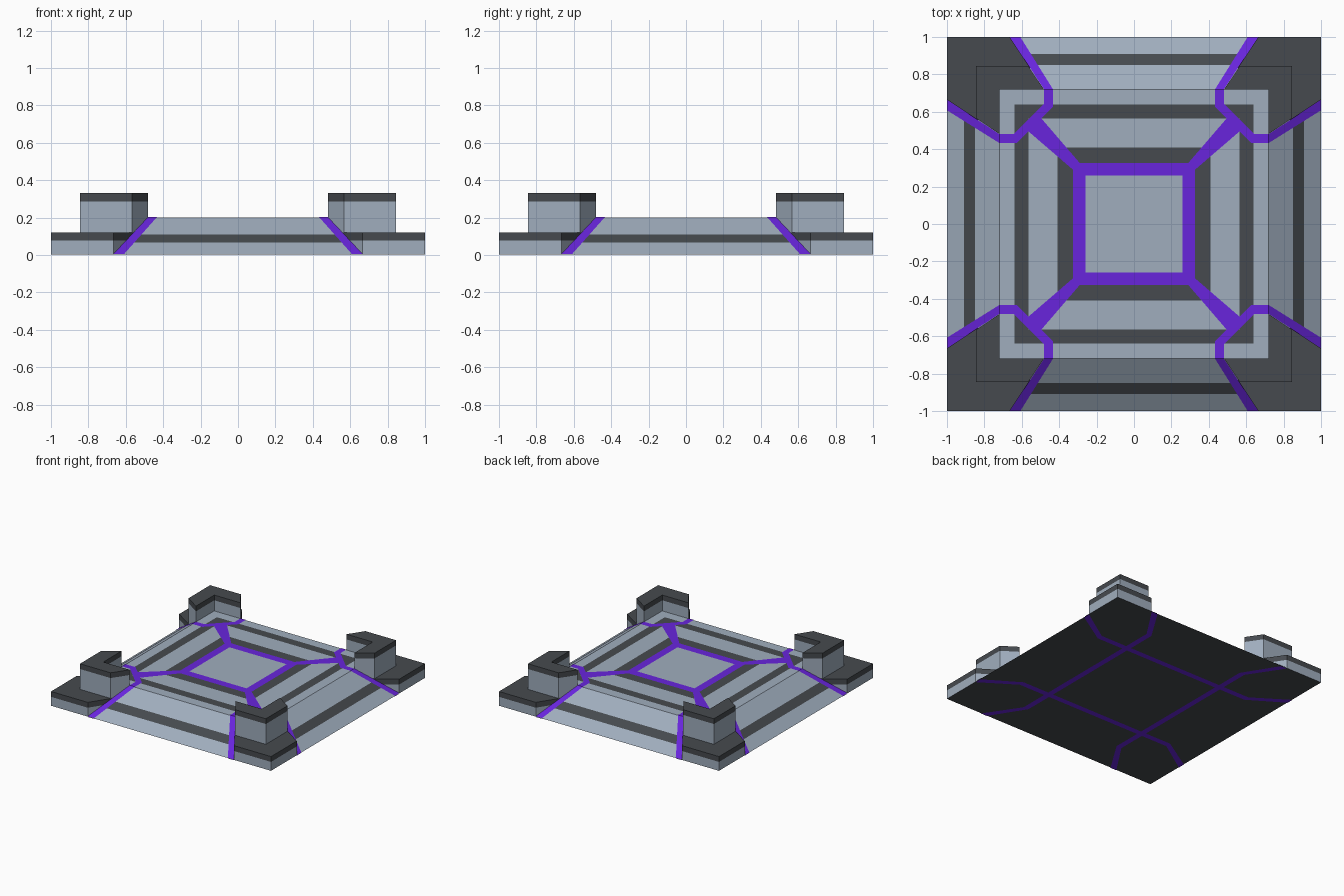
import bpy, bmesh
from mathutils import Matrix
from math import pi

if "Cube" in bpy.data.objects:
    bpy.data.objects.remove(bpy.data.objects["Cube"])


def material(name, rgb):
    m = bpy.data.materials.new(name)
    m.diffuse_color = (*rgb, 1)
    m.use_nodes = True
    m.node_tree.nodes["Principled BSDF"].inputs["Base Color"].default_value = m.diffuse_color
    return m


MATS = [material("light_stone", (0.35, 0.42, 0.51)),
        material("dark_stone", (0.061, 0.068, 0.077)),
        material("purple_inlay", (0.14, 0.018, 0.72))]
LIGHT, DARK, PURPLE = 0, 1, 2
LIFT = 0.003          # inlay thickness above the stone
TOP, EDGE = 0.20, 0.72  # plateau height and half width


def finish(name, bm, quarter_turns=False, outward=True):
    if outward:
        bmesh.ops.recalc_face_normals(bm, faces=bm.faces[:])
    if quarter_turns:
        original = bm.faces[:] + bm.edges[:] + bm.verts[:]
        for i in (1, 2, 3):
            copy = bmesh.ops.duplicate(bm, geom=original)["geom"]
            bmesh.ops.rotate(bm, matrix=Matrix.Rotation(i * pi / 2, 3, 'Z'),
                             verts=[g for g in copy if isinstance(g, bmesh.types.BMVert)])
    me = bpy.data.meshes.new(name)
    for m in MATS:
        me.materials.append(m)
    bm.to_mesh(me)
    bm.free()
    ob = bpy.data.objects.new(name, me)
    bpy.context.collection.objects.link(ob)
    return ob


def add_face(bm, verts, mat):
    f = bm.faces.new(verts)
    f.material_index = mat
    return f


def height(x, y):
    r = max(abs(x), abs(y))
    return LIFT + (TOP - LIFT) * min(1, (1 - r) / (1 - EDGE))


def tier(bm, plan, levels):
    """Upright block: dark cap, dark upper band, light wall."""
    rings = [[bm.verts.new((x, y, z)) for x, y in plan] for z in levels]
    n = len(plan)
    for k in (0, 1):
        for i in range(n):
            j = (i + 1) % n
            add_face(bm, (rings[k][i], rings[k][j], rings[k + 1][j], rings[k + 1][i]),
                     DARK if k else LIGHT)
    add_face(bm, rings[0], DARK)
    add_face(bm, rings[-1], DARK)


def ribbon(bm, side_a, side_b, zfunc, up=True):
    """Flat inlay strip between two edge lines."""
    a, b = [[bm.verts.new((x, y, zfunc(x, y))) for x, y in s] for s in (side_a, side_b)]
    for i in range(len(a) - 1):
        f = add_face(bm, (a[i], a[i + 1], b[i + 1], b[i]), PURPLE)
        f.normal_update()
        if (f.normal.z > 0) != up:
            f.normal_flip()


# sloped platform with concentric square colour bands
bm = bmesh.new()
bands = [(1, LIGHT), (.91, DARK), (.85, LIGHT), (EDGE, LIGHT), (.64, DARK),
         (.565, LIGHT), (.41, DARK), (.325, PURPLE), (.26, LIGHT)]
rings = [[bm.verts.new((sx * r, sy * r, height(r, 0)))
          for sx, sy in ((-1, -1), (1, -1), (1, 1), (-1, 1))] for r, _ in bands]
for k in range(len(bands) - 1):
    for i in range(4):
        j = (i + 1) % 4
        add_face(bm, (rings[k][i], rings[k][j], rings[k + 1][j], rings[k + 1][i]), bands[k][1])
add_face(bm, rings[-1], LIGHT)
add_face(bm, rings[0], DARK)
finish("platform", bm)

# corner footings
bm = bmesh.new()
tier(bm, [(1, 1), (.665, 1), (.48, EDGE), (EDGE, EDGE), (EDGE, .48), (1, .665)],
     (LIFT, .076, .12))
finish("corner_footings", bm, True)

# L-shaped corner pillars
bm = bmesh.new()
tier(bm, [(.845, .845), (.566, .845), (.482, EDGE), (EDGE, EDGE), (EDGE, .482), (.845, .566)],
     (.11, .287, .33))
finish("corner_pillars", bm, True)

# purple inlay around each corner and diagonal spokes
bm = bmesh.new()
outer = [(.665, 1), (.48, EDGE), (.48, .645)]
inner = [(.608, 1), (.433, EDGE), (.433, .628)]
mirror = lambda pts: pts + [(y, x) for x, y in reversed(pts)]
inlay_height = lambda x, y: height(x, y) + LIFT
ribbon(bm, mirror(outer), mirror(inner), inlay_height)
ribbon(bm, [(.285, .32), (.50, .57)], [(.32, .285), (.57, .50)], lambda x, y: TOP + LIFT * .7)
finish("top_inlay", bm, True, False)

# purple lines on the underside
bm = bmesh.new()
line = lambda pts: pts + [(x, -y) for x, y in reversed(pts)]
ribbon(bm, line(outer[:2]), line(inner[:2]), lambda x, y: 0, up=False)
finish("underside_inlay", bm, True, False)
